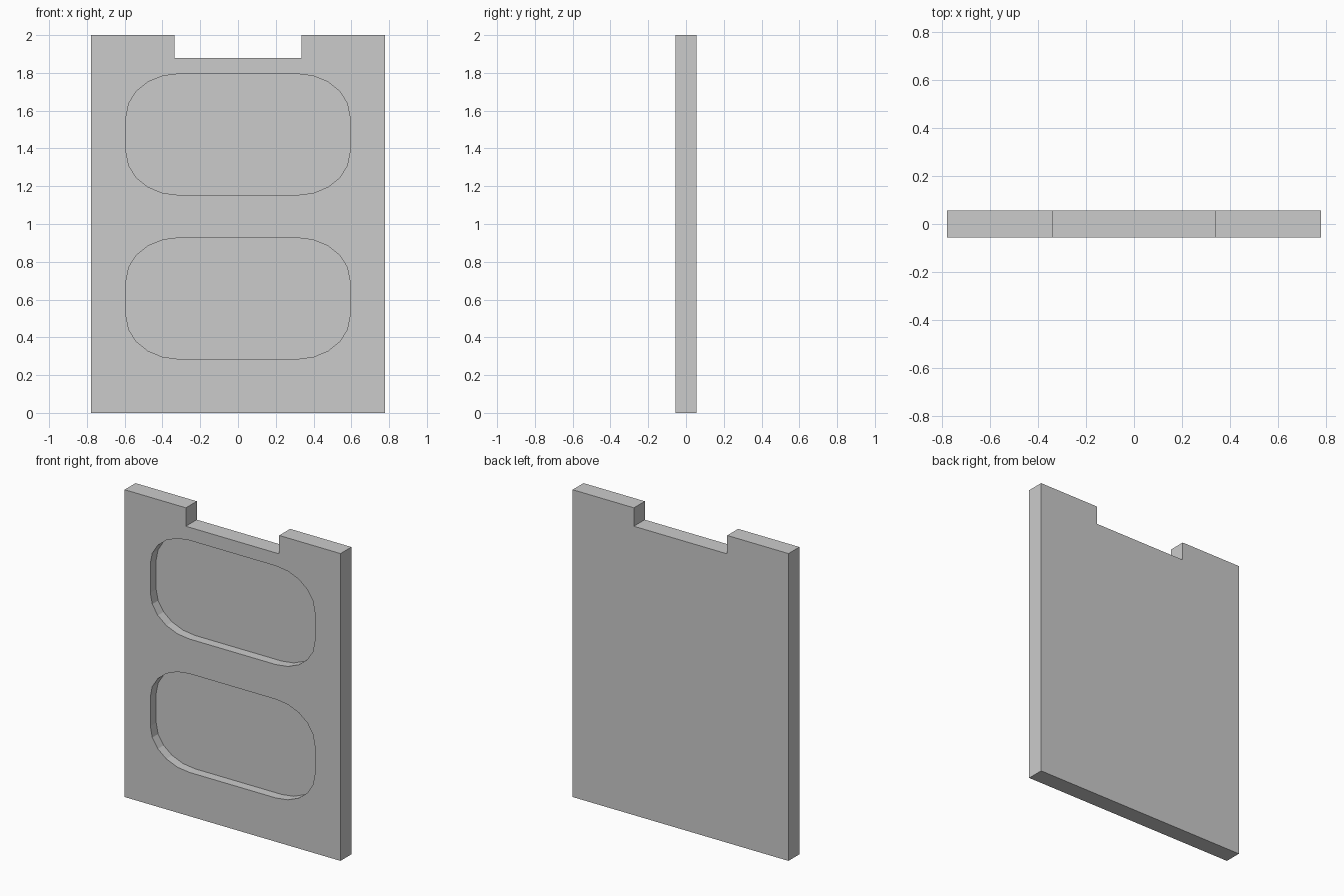
import bpy, bmesh
from math import sin, cos, pi

if "Cube" in bpy.data.objects:
    bpy.data.objects.remove(bpy.data.objects["Cube"])

HALF_W, HALF_D, HEIGHT = 0.777, 0.056, 2.0
RECESS_DEPTH = 0.06


def prism(name, outline, y0, y1):
    """Extrude a closed x/z outline from y0 to y1."""
    bm = bmesh.new()
    face = bm.faces.new([bm.verts.new((x, y0, z)) for x, z in outline])
    ext = bmesh.ops.extrude_face_region(bm, geom=[face])
    moved = [g for g in ext["geom"] if isinstance(g, bmesh.types.BMVert)]
    bmesh.ops.translate(bm, verts=moved, vec=(0, y1 - y0, 0))
    bmesh.ops.recalc_face_normals(bm, faces=bm.faces)
    mesh = bpy.data.meshes.new(name)
    bm.to_mesh(mesh)
    bm.free()
    obj = bpy.data.objects.new(name, mesh)
    bpy.context.collection.objects.link(obj)
    return obj


def rounded_rect(cz, hw, hh, rx, rz, steps=5):
    """Rectangle centred on x = 0 with elliptical corners."""
    pts = []
    for q, (sx, sz) in enumerate([(1, 1), (-1, 1), (-1, -1), (1, -1)]):
        for i in range(steps + 1):
            a = (q + i / steps) * pi / 2
            pts.append((sx * (hw - rx) + rx * cos(a),
                        cz + sz * (hh - rz) + rz * sin(a)))
    return pts


# Slab with a notch in the top edge
right = [(HALF_W, 0), (HALF_W, HEIGHT), (0.336, HEIGHT), (0.336, 1.88)]
panel = prism("door_panel", right + [(-x, z) for x, z in reversed(right)],
              -HALF_D, HALF_D)

# Two shallow rounded recesses in the front face
for name, cz in (("lower_recess_cutter", 0.606), ("upper_recess_cutter", 1.474)):
    cutter = prism(name, rounded_rect(cz, 0.592, 0.321, 0.28, 0.225),
                   -HALF_D - 0.1, -HALF_D + RECESS_DEPTH)
    cutter.hide_render = True
    cutter.hide_set(True)
    cut = panel.modifiers.new(name, "BOOLEAN")
    cut.operation = "DIFFERENCE"
    cut.solver = "EXACT"
    cut.object = cutter
